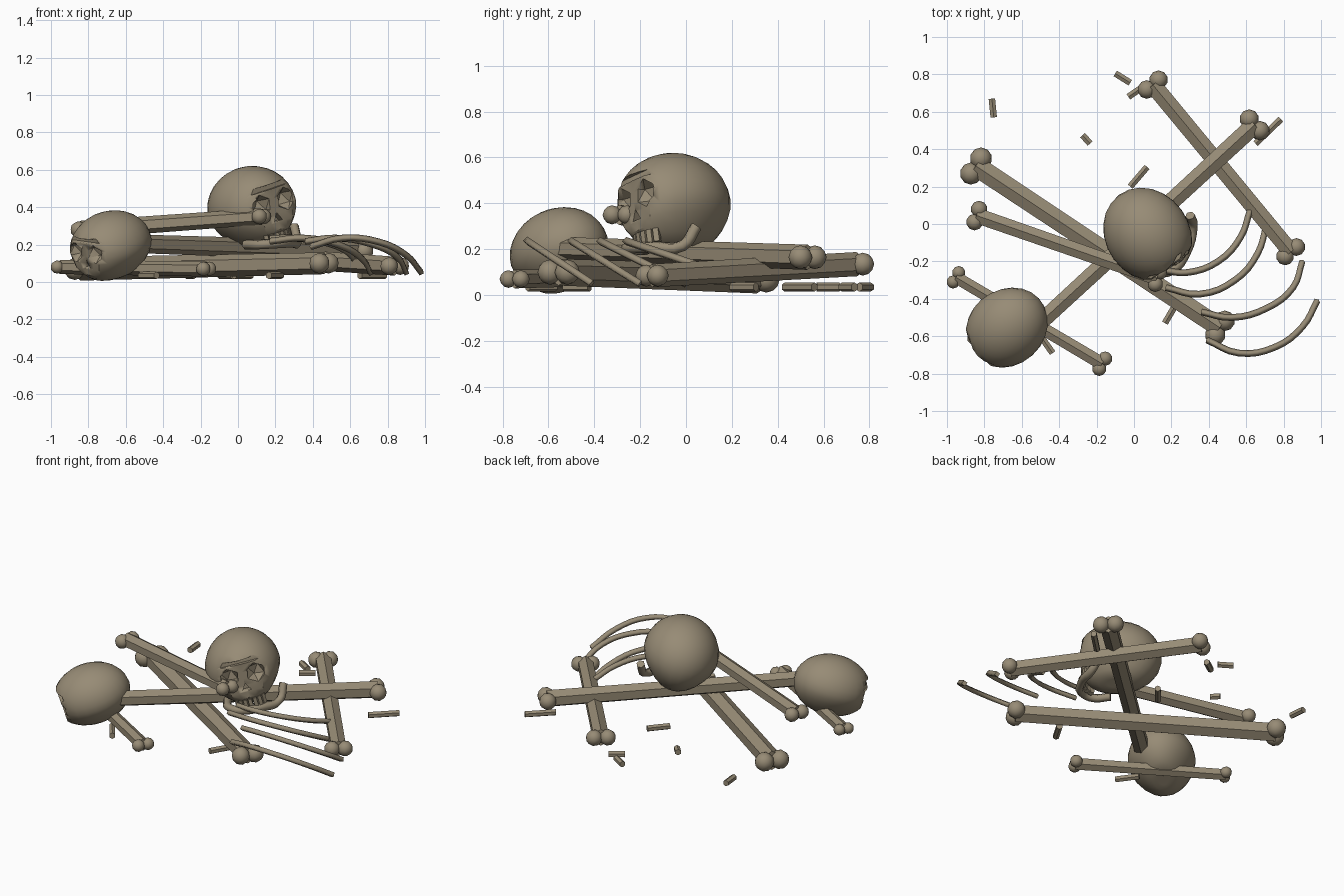
import bpy, bmesh, math
from mathutils import Matrix, Vector

if "Cube" in bpy.data.objects:
    bpy.data.objects.remove(bpy.data.objects["Cube"])

bone_mat = bpy.data.materials.new("aged_bone")
bone_mat.diffuse_color = (0.31, 0.26, 0.18, 1)
bone_mat.use_nodes = True
bone_mat.node_tree.nodes["Principled BSDF"].inputs["Base Color"].default_value = bone_mat.diffuse_color


def finish(name, bm, angle=30):
    """Turn a bmesh into a named object with the bone colour."""
    bmesh.ops.recalc_face_normals(bm, faces=bm.faces)
    me = bpy.data.meshes.new(name)
    bm.to_mesh(me)
    bm.free()
    me.materials.append(bone_mat)
    ob = bpy.data.objects.new(name, me)
    bpy.context.collection.objects.link(ob)
    select(ob)
    bpy.ops.object.shade_smooth_by_angle(angle=math.radians(angle))
    return ob


def select(ob):
    bpy.ops.object.select_all(action='DESELECT')
    ob.select_set(True)
    bpy.context.view_layer.objects.active = ob


def add_rod(bm, a, b, ra, rb, sides=6):
    a, b = Vector(a), Vector(b)
    rot = (b - a).to_track_quat('Z', 'Y').to_matrix().to_4x4()
    bmesh.ops.create_cone(bm, cap_ends=True, segments=sides, radius1=ra, radius2=rb,
                          depth=(b - a).length, matrix=Matrix.Translation((a + b) / 2) @ rot)


def long_bone(name, a, b, ka, kb):
    """Six-sided shaft with a pair of round knobs at each end."""
    bm = bmesh.new()
    a, b = Vector(a), Vector(b)
    add_rod(bm, a, b, ka * 1.1, kb * 1.1)
    side = (b - a).cross(Vector((0, 0, 1))).normalized()
    for p, k in ((a, ka), (b, kb)):
        for s in (-1, 1):
            bmesh.ops.create_icosphere(bm, subdivisions=2, radius=k * 1.04,
                                       matrix=Matrix.Translation(p + side * s * k * 0.85))
    return finish(name, bm)


def tube(name, pts, radius, res=1):
    """Smooth curved tube through the given points."""
    cu = bpy.data.curves.new(name, 'CURVE')
    cu.dimensions = '3D'
    cu.bevel_depth, cu.bevel_resolution = radius, res
    cu.resolution_u, cu.use_fill_caps = 4, True
    sp = cu.splines.new('BEZIER')
    sp.bezier_points.add(len(pts) - 1)
    for bp, p in zip(sp.bezier_points, pts):
        bp.co = p
        bp.handle_left_type = bp.handle_right_type = 'AUTO'
    cu.materials.append(bone_mat)
    ob = bpy.data.objects.new(name, cu)
    bpy.context.collection.objects.link(ob)
    select(ob)
    bpy.ops.object.convert(target='MESH')
    return bpy.context.object


def skull(name, centre, size, forward, roll, teeth):
    """Cranium with a recessed face, brow slot, eye sockets, nose hole and teeth."""
    y = -Vector(forward).normalized()
    x = y.cross(Vector((0, 0, 1))).normalized()
    z = x.cross(y)
    x, z = (x * math.cos(roll) + z * math.sin(roll), z * math.cos(roll) - x * math.sin(roll))
    frame = Matrix.Translation(centre) @ Matrix((x, y, z)).transposed().to_4x4()
    frame = frame @ Matrix.Diagonal((*size, 1))

    # cranium: flattened below the brow, narrowed towards the jaw
    bm = bmesh.new()
    bmesh.ops.create_uvsphere(bm, u_segments=24, v_segments=16, radius=1)
    for v in bm.verts:
        c = v.co
        if c.y < 0 and c.z < 0.5:
            c.y = max(c.y, -0.80)
        if c.z < -0.1:
            c.x *= 1 + 0.25 * (c.z + 0.1)
        c.z = max(c.z, -0.9)
    bm.transform(frame)
    ob = finish(name, bm)

    # sockets, nose hole and slot under the brow
    cut = bmesh.new()
    for s in (-1, 1):
        bmesh.ops.create_icosphere(cut, subdivisions=1, radius=0.28,
                                   matrix=Matrix.Translation((s * 0.36, -0.80, 0.10)))
    bmesh.ops.create_cone(cut, cap_ends=True, segments=3, radius1=0.14, radius2=0.14, depth=0.4,
                          matrix=Matrix.Translation((0, -0.85, -0.28))
                          @ Matrix.Rotation(math.radians(90), 4, 'X'))
    bmesh.ops.create_cube(cut, size=1, matrix=Matrix.Translation((0, -0.90, 0.49))
                          @ Matrix.Diagonal((1.05, 0.36, 0.12, 1)))
    cut.transform(frame)
    cutter = finish("face_cutter", cut)
    mod = ob.modifiers.new("face_holes", 'BOOLEAN')
    mod.operation, mod.object, mod.solver = 'DIFFERENCE', cutter, 'EXACT'
    select(ob)
    bpy.ops.object.modifier_apply(modifier=mod.name)
    bpy.data.objects.remove(cutter)

    # row of upper teeth
    if not teeth:
        return
    bm = bmesh.new()
    for i in range(7):
        t = (i - 3) * 0.24
        bmesh.ops.create_cube(bm, size=1, matrix=Matrix.Translation(
            (0.5 * math.sin(t), -0.28 - 0.48 * math.cos(t), -0.74))
            @ Matrix.Rotation(t, 4, 'Z') @ Matrix.Diagonal((0.10, 0.12, 0.26, 1)))
    bm.transform(frame)
    finish(name + "_teeth", bm)


# skulls
skull("upper_skull", (0.075, -0.055, 0.395), (0.228, 0.262, 0.225), (0.58, -0.8, 0.04), 0.27, True)
skull("lower_skull", (-0.68, -0.553, 0.193), (0.203, 0.236, 0.185), (-0.7, -0.62, -0.3), -0.1, False)

# loose jaw under the upper skull
tube("jaw", [(0.30, 0.045, 0.30), (0.315, -0.015, 0.215), (0.28, -0.15, 0.21),
             (0.20, -0.25, 0.205), (0.11, -0.25, 0.20), (0.04, -0.17, 0.20)], 0.026)

# long bones
long_bone("thigh_bone_left", (-0.845, 0.31, 0.07), (0.46, -0.555, 0.10), 0.057, 0.053)
long_bone("raised_bone", (-0.84, 0.045, 0.28), (0.125, -0.29, 0.35), 0.043, 0.040)
long_bone("small_bone", (-0.952, -0.285, 0.08), (-0.17, -0.747, 0.07), 0.034, 0.037)
long_bone("crossing_bone", (0.645, 0.53, 0.165), (-0.56, -0.58, 0.205), 0.05, 0.045)
long_bone("thigh_bone_right", (0.10, 0.745, 0.135), (0.838, -0.148, 0.085), 0.048, 0.046)

# ribs: planar arcs sloping down towards the back (slope, outline)
ribs = [
    (0.34, [(0.17, -0.25), (0.28, -0.26), (0.45, -0.20), (0.57, -0.07), (0.62, 0.07)]),
    (0.50, [(0.17, -0.34), (0.35, -0.375), (0.54, -0.30), (0.66, -0.16), (0.71, 0.0)]),
    (0.62, [(0.36, -0.47), (0.52, -0.50), (0.71, -0.45), (0.85, -0.34), (0.90, -0.20)]),
    (0.66, [(0.39, -0.62), (0.56, -0.69), (0.75, -0.66), (0.90, -0.55), (0.98, -0.41)]),
]
for i, (slope, pts) in enumerate(ribs):
    low = min(p[1] for p in pts)
    tube(f"rib_{i + 1}", [(px, py, 0.235 - slope * (py - low)) for px, py in pts], 0.018, 0)

# splinters lying on the floor
splinters = [(-0.10, 0.805, -0.02, 0.755), (-0.76, 0.67, -0.75, 0.57),
             (-0.275, 0.475, -0.235, 0.43), (-0.02, 0.20, 0.07, 0.305),
             (-0.03, 0.68, 0.05, 0.735), (0.65, 0.43, 0.785, 0.56),
             (0.165, -0.53, 0.23, -0.42), (-0.52, -0.57, -0.435, -0.69)]
for i, (x0, y0, x1, y1) in enumerate(splinters):
    bm = bmesh.new()
    add_rod(bm, (x0, y0, 0.035), (x1, y1, 0.035), 0.02, 0.02)
    finish(f"splinter_{i + 1}", bm)
